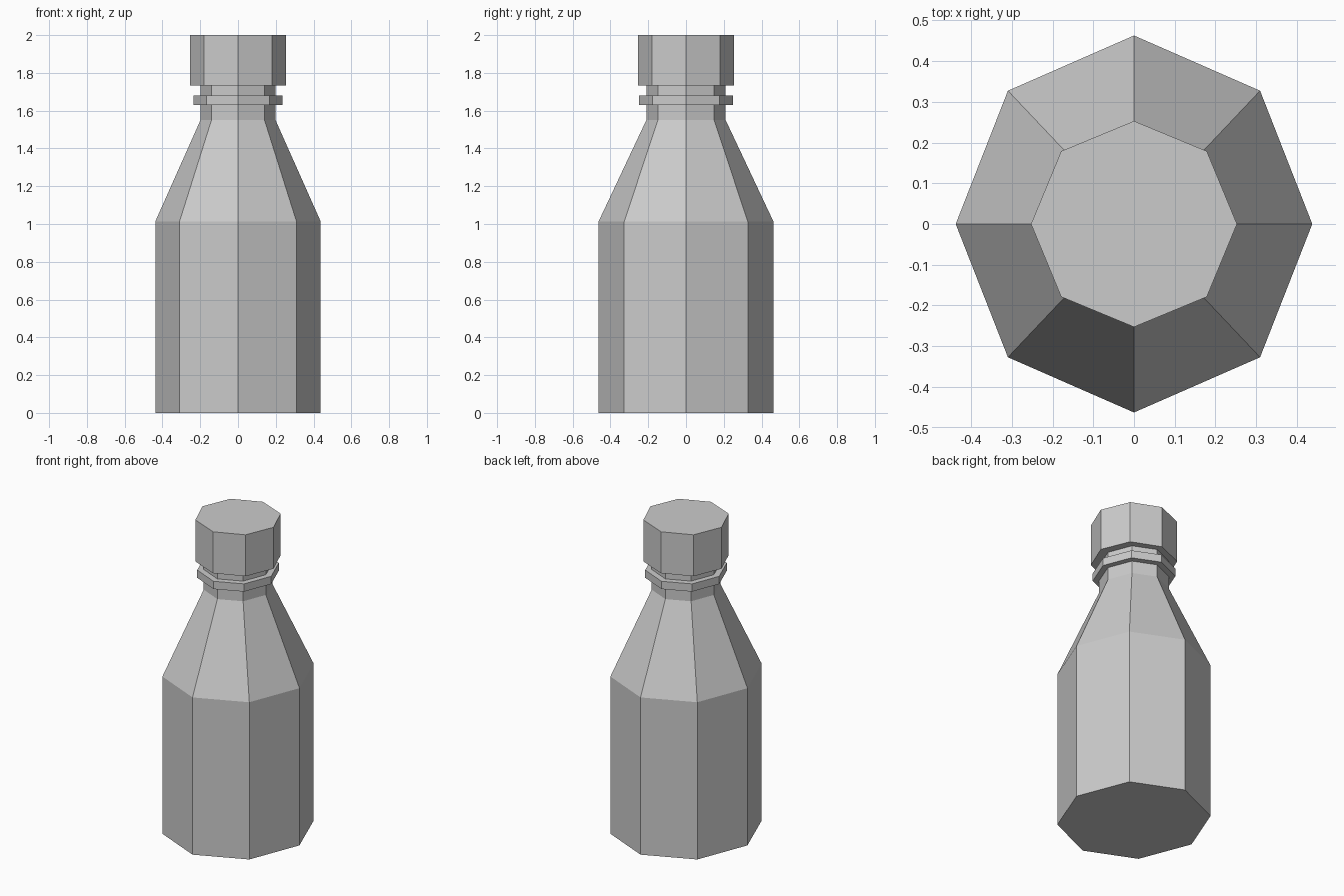
import bpy, bmesh
from math import cos, sin, pi

if "Cube" in bpy.data.objects:
    bpy.data.objects.remove(bpy.data.objects["Cube"])

SIDES = 8


def lathe(name, profile, squash=1.0):
    """Faceted solid from (radius, z) points; squash scales the x radius."""
    bm = bmesh.new()
    rings = [[bm.verts.new((r * squash * cos(2 * pi * i / SIDES),
                            r * sin(2 * pi * i / SIDES), z))
              for i in range(SIDES)] for r, z in profile]
    for low, high in zip(rings, rings[1:]):
        for i in range(SIDES):
            j = (i + 1) % SIDES
            bm.faces.new((low[i], low[j], high[j], high[i]))
    bm.faces.new(rings[0][::-1])
    bm.faces.new(rings[-1])
    mesh = bpy.data.meshes.new(name)
    bm.to_mesh(mesh)
    bm.free()
    obj = bpy.data.objects.new(name, mesh)
    bpy.context.collection.objects.link(obj)
    return obj


# Bottle: straight body, tapered shoulder, neck with a collar ring
lathe("bottle", [(0.463, 0), (0.463, 1.013), (0.21, 1.55), (0.21, 1.63),
                 (0.25, 1.63), (0.25, 1.68), (0.21, 1.68), (0.21, 1.74)],
      squash=0.946)

# Cap: plain octagonal block over the neck
lathe("cap", [(0.253, 1.733), (0.253, 2.0)])
